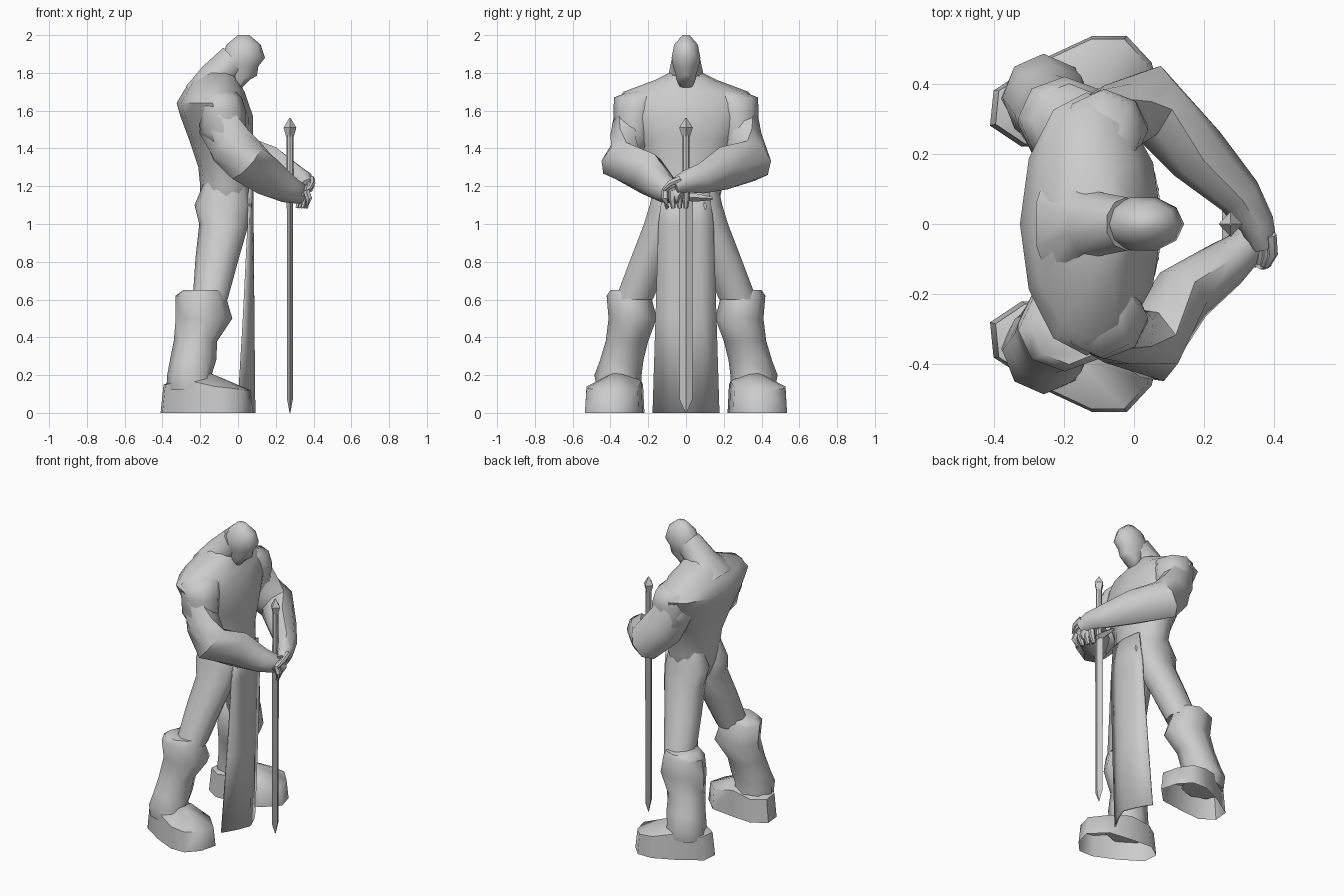
import bpy, bmesh, math
from mathutils import Vector

if "Cube" in bpy.data.objects:
    bpy.data.objects.remove(bpy.data.objects["Cube"])

stone = bpy.data.materials.new("grey stone")
stone.diffuse_color = (0.6, 0.6, 0.6, 1)
stone.use_nodes = True
stone.node_tree.nodes["Principled BSDF"].inputs["Base Color"].default_value = stone.diffuse_color


def finish(name, bm, angle=50):
    bmesh.ops.recalc_face_normals(bm, faces=bm.faces[:])
    me = bpy.data.meshes.new(name)
    bm.to_mesh(me)
    bm.free()
    ob = bpy.data.objects.new(name, me)
    bpy.context.collection.objects.link(ob)
    me.materials.append(stone)
    bpy.ops.object.select_all(action='DESELECT')
    ob.select_set(True)
    bpy.context.view_layer.objects.active = ob
    bpy.ops.object.shade_smooth_by_angle(angle=math.radians(angle))
    return ob


def loft(name, rings, n=10, angle=50):
    """Skin rings given as (centre, half-axis u, half-axis v), capped at both ends."""
    bm = bmesh.new()
    loops = []
    for c, u, v in rings:
        loops.append([bm.verts.new(c + u * math.cos(2 * math.pi * i / n)
                                   + v * math.sin(2 * math.pi * i / n)) for i in range(n)])
    for a, b in zip(loops, loops[1:]):
        for i in range(n):
            j = (i + 1) % n
            bm.faces.new((a[i], a[j], b[j], b[i]))
    bm.faces.new(loops[0])
    bm.faces.new(loops[-1])
    return finish(name, bm, angle)


def stack(name, rows, n=10, s=1, angle=50):
    """Level rings from (z, xmin, xmax, ymin, ymax)."""
    return loft(name, [(Vector(((a + b) / 2, s * (c + d) / 2, z)),
                        Vector(((b - a) / 2, 0, 0)), Vector((0, (d - c) / 2, 0)))
                       for z, a, b, c, d in rows], n, angle)


def tube(name, pts, n=8, s=1, angle=50):
    """Rings across a path of (x, y, z, side radius, up radius)."""
    ps = [Vector((p[0], s * p[1], p[2])) for p in pts]
    rings = []
    for i, p in enumerate(ps):
        t = Vector()
        if i > 0:
            t += (p - ps[i - 1]).normalized()
        if i < len(ps) - 1:
            t += (ps[i + 1] - p).normalized()
        t.normalize()
        ref = Vector((0, 0, 1)) if abs(t.z) < 0.95 else Vector((1, 0, 0))
        side = t.cross(ref).normalized()
        rings.append((p, side * pts[i][3], side.cross(t) * pts[i][4]))
    return loft(name, rings, n, angle)


def sym(z, x0, x1, y):
    return (z, x0, x1, -y, y)


# Torso, neck and bowed head
stack("torso", [sym(1.02, -.16, .03, .12), sym(1.12, -.2, .07, .175), sym(1.2, -.2, .08, .195),
                sym(1.3, -.21, .07, .21), sym(1.45, -.26, .08, .28), sym(1.57, -.305, .08, .35),
                sym(1.64, -.325, .055, .375), sym(1.7, -.29, .035, .33),
                sym(1.76, -.25, 0, .17), sym(1.8, -.21, -.02, .09)], 12)
tube("neck", [(-.19, 0, 1.67, .2, .11), (-.12, 0, 1.78, .095, .09), (-.02, 0, 1.87, .076, .09)], 10)
stack("head", [sym(1.72, -.01, .02, .03), sym(1.765, -.04, .065, .055), sym(1.785, -.06, .1, .055),
               sym(1.835, -.09, .108, .072), sym(1.88, -.09, .143, .08), sym(1.95, -.06, .12, .066),
               sym(2.0, .0, .06, .02)], 10, 1, 60)

# Arms: the left hand rests over the right
upper = [(-.12, .23, 1.6, .1, .13), (-.1, .275, 1.53, .1, .13),
         (-.04, .305, 1.42, .1, .13), (.045, .345, 1.335, .11, .125)]
tube("left_arm", upper + [(.18, .2, 1.295, .09, .115), (.3, .08, 1.24, .065, .08),
                          (.35, .0, 1.225, .05, .06), (.37, -.06, 1.2, .038, .042)])
tube("right_arm", upper + [(.14, .2, 1.265, .09, .115), (.26, .115, 1.19, .07, .08),
                           (.32, .065, 1.165, .055, .06), (.345, .02, 1.145, .045, .04)], s=-1)
for i in range(4):
    tube("left_finger", [(.39 - .016 * i, -.03, 1.24 - .016 * i, .016, .018),
                         (.395 - .016 * i, -.085, 1.215 - .014 * i, .015, .017),
                         (.378 - .012 * i, -.12, 1.18 - .008 * i, .009, .01)], 6)
    tube("right_finger", [(.36 - .008 * i, -.11 + .037 * i, 1.18, .019, .019),
                          (.375 - .015 * i, -.11 + .037 * i, 1.135, .019, .019),
                          (.36 - .015 * i, -.1 + .033 * i, 1.085, .012, .012)], 6)

# Shoulders, legs, boots and splayed open-bottomed feet
outline = [(-.41, .28, .15), (-.4, .38, .15), (-.26, .47, .17), (-.12, .535, .14), (-.02, .535, .13),
           (.05, .46, .12), (.08, .35, .12), (-.02, .25, .13), (-.18, .23, .17), (-.32, .22, .15)]
for s, side in ((1, "left"), (-1, "right")):
    stack(side + "_shoulder", [(1.42, -.14, .03, .2, .37), (1.48, -.2, .04, .18, .38),
                               (1.6, -.21, .04, .15, .385), (1.67, -.21, .02, .12, .38),
                               (1.71, -.19, -.02, .1, .28)], 8, s, 60)
    stack(side + "_leg", [(1.22, -.18, .05, .0, .17), (1.1, -.23, .072, 0, .197),
                          (1.0, -.205, .057, .0, .228), (.82, -.225, .005, .08, .297),
                          (.6, -.24, -.055, .17, .38)], 10, s)
    stack(side + "_boot", [(.65, -.29, -.08, .195, .4), (.62, -.33, -.065, .185, .42),
                           (.5, -.33, -.03, .155, .41), (.38, -.34, -.11, .2, .425),
                           (.28, -.36, -.115, .225, .455), (.2, -.375, -.14, .235, .485),
                           (.12, -.38, -.1, .24, .47)], 8, s)
    bm = bmesh.new()
    low = [bm.verts.new((x, s * y, 0)) for x, y, h in outline]
    top = [bm.verts.new((-.15 + (x + .15) * .94, s * (.37 + (y - .37) * .95), h)) for x, y, h in outline]
    peak = bm.verts.new((-.18, s * .36, .225))
    for i in range(len(low)):
        j = (i + 1) % len(low)
        bm.faces.new((low[i], low[j], top[j], top[i]))
        bm.faces.new((top[i], top[j], peak))
    finish(side + "_foot", bm, 60)

# Hanging cloth panel, creased forward along its middle
bm = bmesh.new()
rows = []
for z, half, back, front in ((1.2, .12, .06, .078), (1.0, .145, .055, .078),
                             (.5, .16, .03, .082), (0, .175, 0, .087)):
    rows.append([bm.verts.new((front - (front - back) * abs(f) ** 1.3, f * half, z))
                 for f in (-1, -.5, 0, .5, 1)])
for a, b in zip(rows, rows[1:]):
    for i in range(4):
        bm.faces.new((a[i], a[i + 1], b[i + 1], b[i]))
cloth = finish("tabard", bm, 60)
mod = cloth.modifiers.new("thickness", 'SOLIDIFY')
mod.thickness = .01
mod.offset = 0


# Sword standing on its point
def blade_part(name, rows, n):
    stack(name, [(z, .275 - rx, .275 + rx, -ry, ry) for z, rx, ry in rows], n, 1, 30)


blade_part("sword_blade", [(0, .002, .003), (.07, .015, .034), (1.13, .017, .036)], 4)
blade_part("sword_grip", [(1.12, .02, .02), (1.47, .018, .018)], 8)
blade_part("sword_pommel", [(1.455, .018, .018), (1.51, .034, .036), (1.56, .004, .004)], 4)
tube("sword_guard", [(.275, -.14, 1.135, .008, .008), (.275, -.05, 1.14, .025, .022),
                     (.275, .05, 1.14, .025, .022), (.275, .14, 1.135, .008, .008)], 4, 1, 30)
